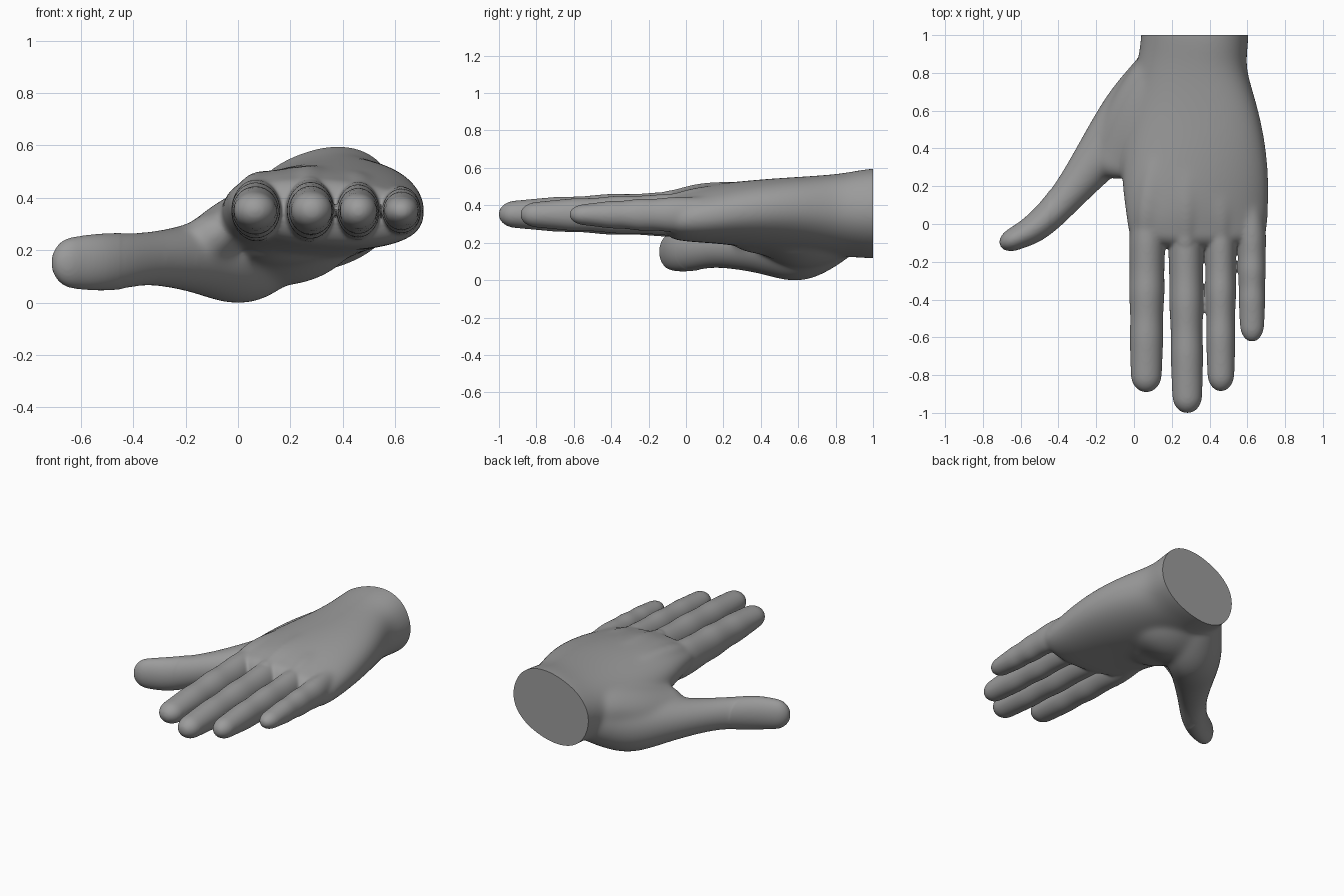
import bpy, bmesh, math
from mathutils import Vector

if "Cube" in bpy.data.objects:
    bpy.data.objects.remove(bpy.data.objects["Cube"])

skin = bpy.data.materials.new("grey skin")
skin.diffuse_color = (0.33, 0.33, 0.33, 1)
skin.use_nodes = True
skin.node_tree.nodes["Principled BSDF"].inputs["Base Color"].default_value = skin.diffuse_color
bm = bmesh.new()


def loft(stations, tip, power=2.0, n=20):
    """Skin rings of (x, y, z, half_width, half_height, tilt) and round off the last end by length tip."""
    pts = [Vector(s[:3]) for s in stations]
    rings = []
    for i, s in enumerate(stations):
        t = pts[min(i + 1, len(pts) - 1)] - pts[max(i - 1, 0)]
        t.z = 0
        rings.append((pts[i], t.normalized(), s[3], s[4], s[5] if len(s) > 5 else 0))
    p, t, w, h, a = rings[-1]
    for f in (0.3, 0.55, 0.75, 0.9, 0.98):
        k = math.sqrt(1 - f * f)
        rings.append((p + t * tip * f, t, w * k, h * k, a))
    loops = []
    for p, t, w, h, a in rings:
        side = Vector((-t.y, t.x, 0))
        loop = []
        for j in range(n):
            g = 2 * math.pi * j / n
            c, s = math.cos(g), math.sin(g)
            u = w * math.copysign(abs(c) ** (2 / power), c)
            v = h * math.copysign(abs(s) ** (2 / power), s)
            ca, sa = math.cos(math.radians(a)), math.sin(math.radians(a))
            loop.append(bm.verts.new(p + side * (u * ca - v * sa) + Vector((0, 0, u * sa + v * ca))))
        loops.append(loop)
    for A, B in zip(loops, loops[1:]):
        for j in range(n):
            k = (j + 1) % n
            bm.faces.new((A[j], A[k], B[k], B[j]))
    bm.faces.new(loops[0][::-1])
    bm.faces.new(loops[-1])


# Wrist and palm, running forward from the wrist to the finger webs
loft([(0.325, 1.20, 0.375, 0.288, 0.232, 20),
      (0.325, 1.00, 0.375, 0.288, 0.232, 20),
      (0.312, 0.90, 0.370, 0.288, 0.217, 18),
      (0.305, 0.80, 0.363, 0.300, 0.208, 16),
      (0.308, 0.60, 0.365, 0.358, 0.194, 11),
      (0.315, 0.40, 0.370, 0.388, 0.184, 6),
      (0.327, 0.20, 0.375, 0.392, 0.166, 0),
      (0.336, 0.05, 0.370, 0.378, 0.148, -4),
      (0.336, -0.03, 0.364, 0.370, 0.132, -4)], 0.11, 2.25, 32)

# Thumb with the fleshy mound at its base
loft([(0.27, 0.97, 0.36, 0.14, 0.14),
      (0.14, 0.77, 0.25, 0.165, 0.180),
      (0.02, 0.60, 0.185, 0.19, 0.197),
      (-0.13, 0.43, 0.190, 0.147, 0.143),
      (-0.265, 0.255, 0.188, 0.112, 0.113),
      (-0.36, 0.14, 0.186, 0.092, 0.103),
      (-0.45, 0.04, 0.175, 0.084, 0.111),
      (-0.54, -0.035, 0.172, 0.077, 0.112),
      (-0.62, -0.073, 0.170, 0.064, 0.102)], 0.10)

# Web of flesh sloping from the back of the hand to the thumb
loft([(0.22, 0.90, 0.37, 0.15, 0.14, 18),
      (0.08, 0.68, 0.330, 0.17, 0.145, 24),
      (-0.03, 0.50, 0.295, 0.17, 0.125, 26),
      (-0.11, 0.34, 0.262, 0.13, 0.095, 26)], 0.10)

# Heel of the palm, filling between the thumb mound and the little finger side
loft([(0.27, 0.96, 0.34, 0.15, 0.14, 12),
      (0.23, 0.76, 0.240, 0.22, 0.140, 15),
      (0.22, 0.58, 0.210, 0.24, 0.135, 16),
      (0.22, 0.42, 0.260, 0.22, 0.100, 10)], 0.20)

# Fingers: base x, tip x, tip y, half width, height of centre line, half height, root x
fingers = [(0.070, 0.065, -0.887, 0.095, 0.364, 0.105, 0.09),
           (0.273, 0.282, -0.998, 0.092, 0.364, 0.107, 0.29),
           (0.458, 0.460, -0.882, 0.083, 0.362, 0.100, 0.45),
           (0.624, 0.625, -0.620, 0.075, 0.362, 0.084, 0.595)]
# Fraction along the finger, width factor, height factor: fuller at the joints
joints = [(0, 1.03, 1.18), (0.15, 1.02, 1.12), (0.30, 0.97, 1.0), (0.42, 1.01, 1.05),
          (0.50, 0.98, 1.0), (0.62, 0.91, 0.88), (0.74, 0.96, 0.91), (0.84, 0.92, 0.82), (1, 0.88, 0.70)]
for bx, tx, ty, w, z, h, rx in fingers:
    end, base = ty + 0.09, -0.02
    st = [(rx, 0.26, z + 0.01, w * 0.8, h * 1.1)]
    st += [(bx + (tx - bx) * f, base + (end - base) * f, z + 0.006, w * kw, h * kh) for f, kw, kh in joints]
    loft(st, 0.095)

# Knuckle ridges over the back of the hand
for (bx, *_), top in zip(fingers, (0.48, 0.503, 0.483, 0.418)):
    loft([(0.30 + (bx - 0.30) * 0.6, 0.50, top - 0.02, 0.06, 0.05),
          (0.30 + (bx - 0.30) * 0.88, 0.22, top - 0.004, 0.07, 0.053),
          (bx, 0.05, top - 0.016, 0.07, 0.052),
          (bx, -0.06, top - 0.052, 0.06, 0.05)], 0.10)

bmesh.ops.recalc_face_normals(bm, faces=bm.faces)
mesh = bpy.data.meshes.new("hand")
bm.to_mesh(mesh)
bm.free()
hand = bpy.data.objects.new("hand", mesh)
bpy.context.collection.objects.link(hand)


def bake():
    """Turn the modified shape into the object's own mesh."""
    bpy.context.view_layer.update()
    baked = bpy.data.meshes.new_from_object(hand.evaluated_get(bpy.context.evaluated_depsgraph_get()))
    hand.modifiers.clear()
    hand.data = baked
    return baked


# Round the parts, fuse them into one skin and soften the joins
sub = hand.modifiers.new("round", 'SUBSURF')
sub.levels = sub.render_levels = 2
fuse = hand.modifiers.new("fuse", 'REMESH')
fuse.mode = 'VOXEL'
fuse.voxel_size = 0.007
soft = hand.modifiers.new("soften", 'SMOOTH')
soft.factor, soft.iterations = 0.5, 16
done = bake()

# Melt the palm, thumb base and knuckles together more strongly than the fingers
melt = hand.vertex_groups.new(name="palm")
for v in done.vertices:
    weight = min(1, (v.co.y + 0.10) / 0.22)
    if weight > 0 and v.co.x > -0.45:
        melt.add([v.index], weight, 'REPLACE')
soft = hand.modifiers.new("melt", 'SMOOTH')
soft.factor, soft.iterations, soft.vertex_group = 0.5, 120, "palm"
done = bake()
hand.vertex_groups.clear()

# Flat cut across the wrist
bm = bmesh.new()
bm.from_mesh(done)
cut = bmesh.ops.bisect_plane(bm, geom=bm.verts[:] + bm.edges[:] + bm.faces[:], plane_co=(0, 1, 0),
                             plane_no=(0, 1, 0), clear_outer=True)
rim = [e for e in cut["geom_cut"] if isinstance(e, bmesh.types.BMEdge)]
bmesh.ops.contextual_create(bm, geom=rim)
bmesh.ops.recalc_face_normals(bm, faces=bm.faces)
# Rest the lowest point on the ground
low = min(v.co.z for v in bm.verts)
bmesh.ops.translate(bm, verts=bm.verts, vec=(0, 0, -low))
bm.to_mesh(done)
bm.free()
done.materials.clear()
done.materials.append(skin)
bpy.context.view_layer.objects.active = hand
hand.select_set(True)
bpy.ops.object.shade_smooth_by_angle(angle=math.radians(40))
